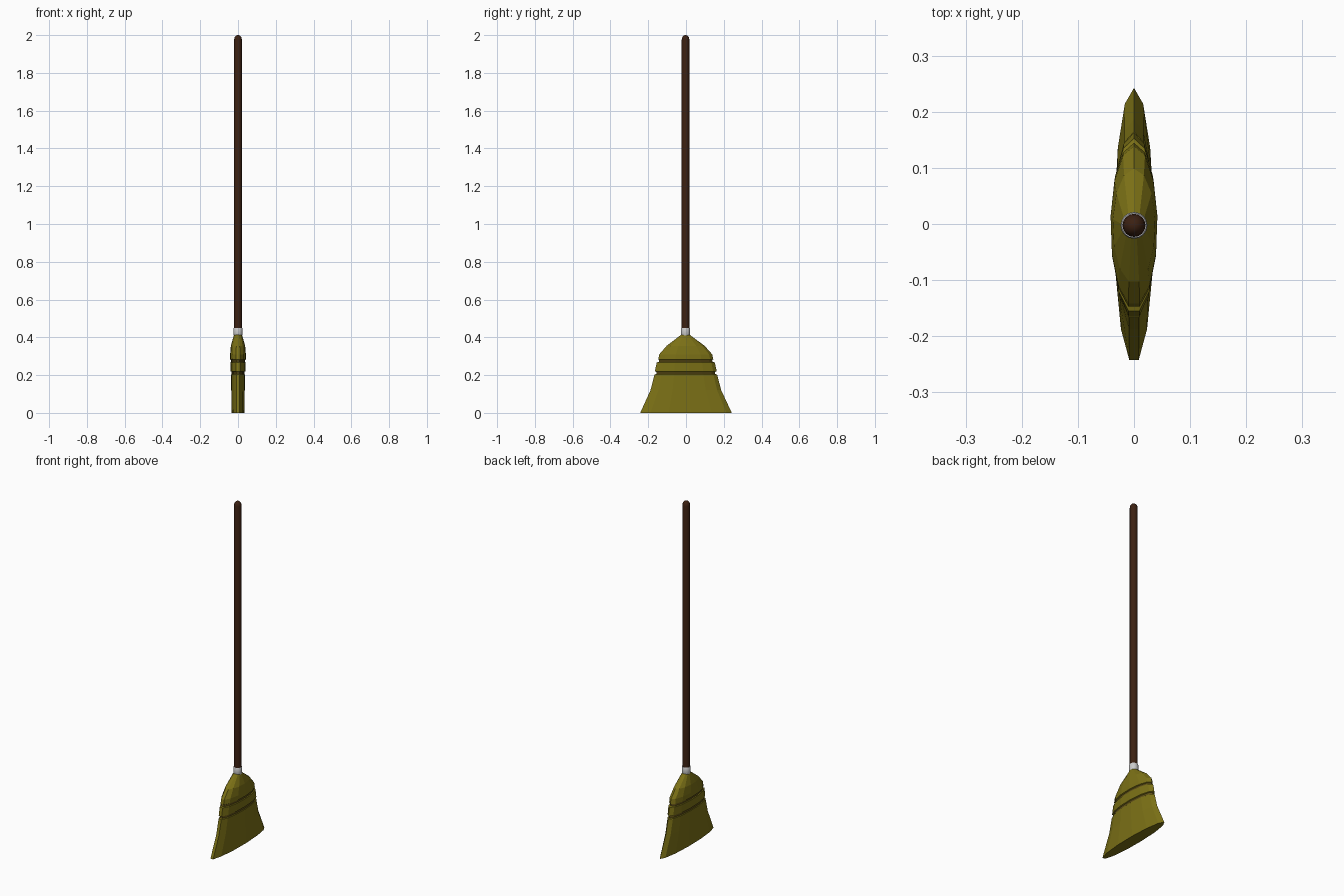
import bpy, bmesh, math

if "Cube" in bpy.data.objects:
    bpy.data.objects.remove(bpy.data.objects["Cube"])


def material(name, rgb):
    m = bpy.data.materials.new(name)
    m.diffuse_color = (*rgb, 1)
    m.use_nodes = True
    m.node_tree.nodes["Principled BSDF"].inputs["Base Color"].default_value = m.diffuse_color
    return m


def loft(name, rings, sides, mats=(), y_off=0.0, bands=(), smooth=False):
    """Stack elliptical rings (z, x radius, y radius) and cap both ends."""
    bm = bmesh.new()
    loops = []
    for z, rx, ry in rings:
        loops.append([bm.verts.new((rx * math.sin(2 * math.pi * i / sides),
                                    ry * math.cos(2 * math.pi * i / sides) + y_off, z))
                      for i in range(sides)])
    for k, (a, b) in enumerate(zip(loops, loops[1:])):
        for i in range(sides):
            j = (i + 1) % sides
            f = bm.faces.new((a[i], a[j], b[j], b[i]))
            f.material_index = 1 if k in bands else 0
    bm.faces.new(loops[0])
    bm.faces.new(loops[-1])
    bmesh.ops.recalc_face_normals(bm, faces=bm.faces)
    me = bpy.data.meshes.new(name)
    bm.to_mesh(me)
    bm.free()
    for m in mats:
        me.materials.append(m)
    ob = bpy.data.objects.new(name, me)
    bpy.context.collection.objects.link(ob)
    if smooth:
        bpy.ops.object.select_all(action='DESELECT')
        ob.select_set(True)
        bpy.context.view_layer.objects.active = ob
        bpy.ops.object.shade_smooth_by_angle(angle=math.radians(40))
    return ob


straw = material("straw", (0.20, 0.165, 0.008))
binding = material("binding", (0.11, 0.075, 0.008))
wood = material("dark_wood", (0.045, 0.015, 0.006))

# Flared straw head: 13-sided, with two recessed binding grooves
head = [(0.0, 0.035, 0.246), (0.12, 0.036, 0.19), (0.203, 0.037, 0.168),
        (0.206, 0.034, 0.158), (0.217, 0.034, 0.156), (0.22, 0.039, 0.166),
        (0.267, 0.041, 0.156), (0.27, 0.037, 0.145), (0.28, 0.037, 0.142),
        (0.283, 0.042, 0.148), (0.31, 0.042, 0.142), (0.355, 0.038, 0.102),
        (0.415, 0.021, 0.021)]
loft("straw_head", head, 13, (straw, binding), -0.0035, bands=(3, 7))

# Grey metal collar
loft("collar", [(0.405, 0.02, 0.02), (0.415, 0.024, 0.024),
                (0.446, 0.024, 0.024), (0.45, 0.022, 0.022)],
     16, y_off=-0.0025, smooth=True)

# Long wooden handle with rounded tip
loft("handle", [(0.41, 0.0205, 0.0205), (1.975, 0.0205, 0.0205), (1.987, 0.0185, 0.0185),
                (1.996, 0.012, 0.012), (2.0, 0.005, 0.005)],
     16, (wood,), -0.0025, smooth=True)
